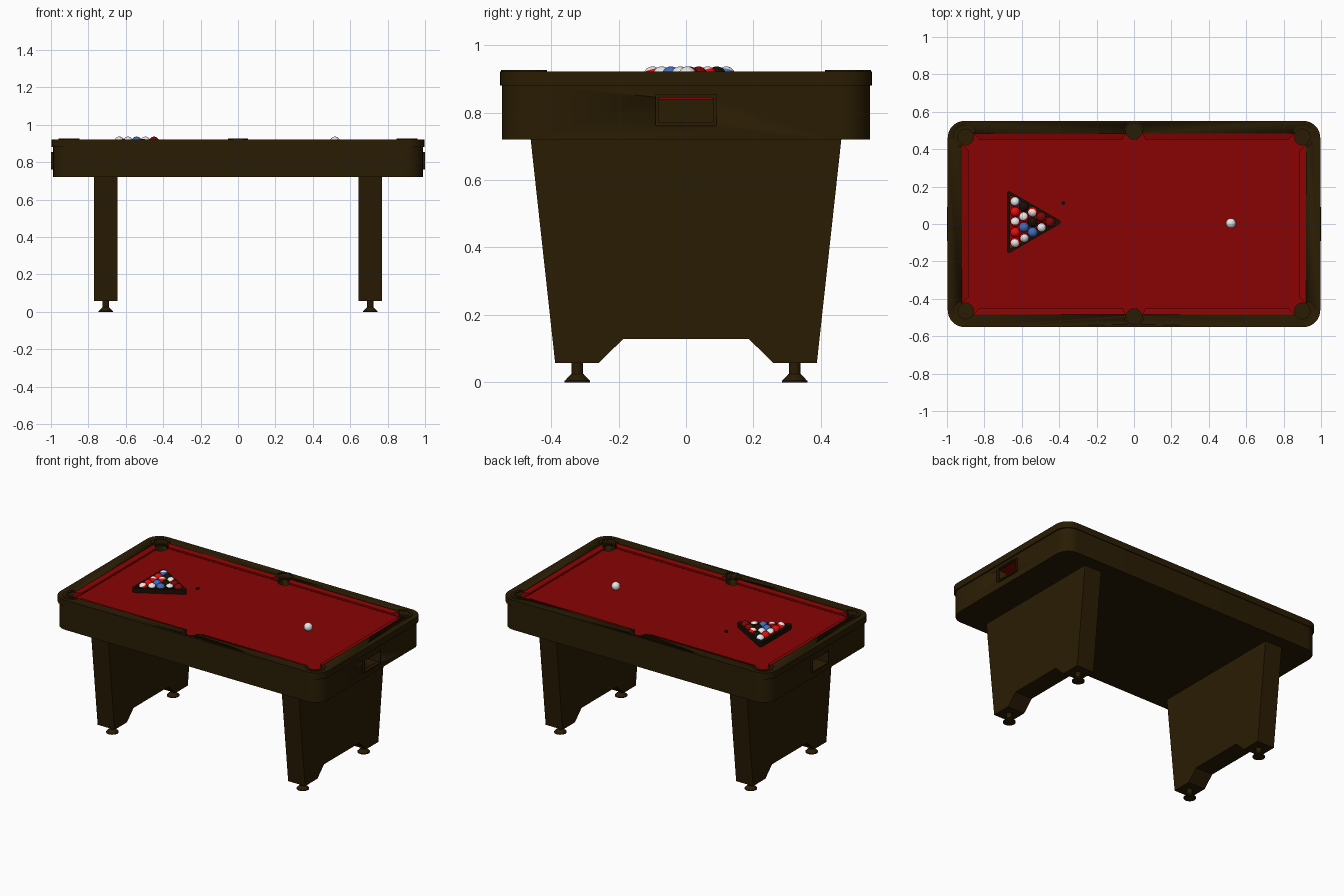
import bpy, bmesh, math, random
from math import sin, cos, pi
from mathutils import Vector, Matrix

random.seed(4)
old = bpy.data.objects.get("Cube")
if old:
    bpy.data.objects.remove(old)


def material(name, rgb):
    m = bpy.data.materials.new(name)
    m.use_nodes = True
    m.diffuse_color = (*rgb, 1)
    bsdf = m.node_tree.nodes["Principled BSDF"]
    bsdf.inputs["Base Color"].default_value = (*rgb, 1)
    bsdf.inputs["Roughness"].default_value = 0.6
    return m


wood = material("dark_wood", (0.022, 0.0115, 0.001))
cloth = material("red_cloth", (0.25, 0.001, 0.001))
black = material("black", (0.008, 0.005, 0.001))
white = material("ball_white", (0.8, 0.8, 0.8))
red = material("ball_red", (0.8, 0.003, 0.003))
maroon = material("ball_maroon", (0.2, 0.002, 0.002))
blue = material("ball_blue", (0.05, 0.15, 0.5))


def finish(name, bm, *mats, smooth=True):
    bmesh.ops.recalc_face_normals(bm, faces=bm.faces)
    mesh = bpy.data.meshes.new(name)
    bm.to_mesh(mesh)
    bm.free()
    ob = bpy.data.objects.new(name, mesh)
    bpy.context.collection.objects.link(ob)
    for m in mats:
        mesh.materials.append(m)
    if smooth:
        bpy.ops.object.select_all(action='DESELECT')
        ob.select_set(True)
        bpy.context.view_layer.objects.active = ob
        bpy.ops.object.shade_smooth_by_angle(angle=math.radians(35))
    return ob


def rounded(corners, r, n=10):
    """Outline of a polygon with every corner rounded by radius r."""
    pts = []
    for i, c in enumerate(corners):
        p = Vector((*c, 0))
        a = (Vector((*corners[i - 1], 0)) - p).normalized()
        b = (Vector((*corners[(i + 1) % len(corners)], 0)) - p).normalized()
        half = a.angle(b) / 2
        mid = p + (a + b).normalized() * r / sin(half)
        s, e = ((p + d * r / math.tan(half) - mid).normalized() for d in (a, b))
        pts += [mid + s.slerp(e, k / (n - 1)) * r for k in range(n)]
    return pts


def rect(x, y):
    return [(-x, -y), (x, -y), (x, y), (-x, y)]


def prism(bm, pts, lift):
    face = bm.faces.new([bm.verts.new(p) for p in pts])
    ext = bmesh.ops.extrude_face_region(bm, geom=[face])["geom"]
    bmesh.ops.translate(bm, vec=lift, verts=[v for v in ext if isinstance(v, bmesh.types.BMVert)])
    # keep the solid closed at its starting end
    if not face.is_valid:
        bmesh.ops.holes_fill(bm, edges=bm.edges, sides=0)


def ring(bm, outer, inner, z0, z1, closed=True):
    """Flat band between two matching outlines, with thickness."""
    loops = [[bm.verts.new((p[0], p[1], z)) for p in pts]
             for pts, z in ((outer, z0), (outer, z1), (inner, z1), (inner, z0))]
    n = len(outer)
    for i in range(n if closed else n - 1):
        j = (i + 1) % n
        for a, b in zip(loops, loops[1:] + loops[:1]):
            bm.faces.new((a[i], a[j], b[j], b[i]))
    if not closed:
        for i in (0, n - 1):
            bm.faces.new([lp[i] for lp in loops])


def box(bm, lo, hi):
    size = [b - a for a, b in zip(lo, hi)]
    mid = [(a + b) / 2 for a, b in zip(lo, hi)]
    bmesh.ops.create_cube(bm, size=1, matrix=Matrix.Translation(mid) @ Matrix.Diagonal((*size, 1)))


def cone(bm, r1, r2, x, y, z0, z1, seg=24):
    bmesh.ops.create_cone(bm, cap_ends=True, segments=seg, radius1=r1, radius2=r2, depth=z1 - z0,
                          matrix=Matrix.Translation((x, y, (z0 + z1) / 2)))


def cut(ob, cutter):
    mod = ob.modifiers.new("cut", 'BOOLEAN')
    mod.operation, mod.solver, mod.object = 'DIFFERENCE', 'EXACT', cutter


# Pocket and ball return cutters
POCKET_R = 0.042
pockets = [(sx * 0.9, sy * 0.465) for sx in (-1, 1) for sy in (-1, 1)] + [(0, 0.495), (0, -0.495)]
bm = bmesh.new()
for x, y in pockets:
    cone(bm, POCKET_R, POCKET_R, x, y, 0.8, 1.0, 32)
pocket_cutter = finish("pocket_cutter", bm, wood)
bm = bmesh.new()
for s in (-1, 1):
    box(bm, (s * 1.0 - 0.1, -0.08, 0.77), (s * 1.0 + 0.1, 0.08, 0.845))
return_cutter = finish("return_cutter", bm, wood)
for c in (pocket_cutter, return_cutter):
    c.hide_render = True
    c.hide_set(True)

# Table body, cloth bed and top rail
bm = bmesh.new()
prism(bm, [p + Vector((0, 0, 0.72)) for p in rounded(rect(0.988, 0.546), 0.09)], (0, 0, 0.16))
body = finish("table_body", bm, wood)
cut(body, pocket_cutter)
cut(body, return_cutter)

bm = bmesh.new()
box(bm, (-0.925, -0.49, 0.876), (0.925, 0.49, 0.883))
cut(finish("cloth_bed", bm, cloth, smooth=False), pocket_cutter)

bm = bmesh.new()
ring(bm, rounded(rect(0.996, 0.551), 0.09), rounded(rect(0.92, 0.483), 0.01), 0.88, 0.922)
rail = finish("top_rail", bm, wood)
cut(rail, pocket_cutter)

# Raised pocket rims on the rail
for i, (x, y) in enumerate(pockets):
    mid = math.atan2(y, x) if x == 0 else math.atan2(math.copysign(1, y), math.copysign(1, x))
    spread, width = (pi * 0.5, 0.011) if x == 0 else (pi * 0.6, 0.018)
    angles = [mid + spread * (k / 12 - 1) for k in range(25)]
    arcs = [[(x + r * cos(a), y + r * sin(a)) for a in angles] for r in (POCKET_R + width, POCKET_R)]
    bm = bmesh.new()
    ring(bm, *arcs, 0.9, 0.926, closed=False)
    finish(f"pocket_rim_{i + 1}", bm, wood)


# Cushions, each a tapered wedge along the rail
def cushion(name, base, nose, outer, inner, turn):
    bm = bmesh.new()
    for span, d, heights in ((base, outer, (0.882, 0.919)), (nose, inner, (0.9, 0.912))):
        for u in span:
            for z in heights:
                bm.verts.new((u, d, z))
    bmesh.ops.convex_hull(bm, input=bm.verts)
    bmesh.ops.rotate(bm, verts=bm.verts, matrix=Matrix.Rotation(turn, 3, 'Z'))
    finish(name, bm, cloth, smooth=False)


for side, turn in (("back", 0), ("front", pi)):
    cushion(f"cushion_{side}_a", (0.045, 0.858), (0.06, 0.83), 0.484, 0.453, turn)
    cushion(f"cushion_{side}_b", (-0.858, -0.045), (-0.83, -0.06), 0.484, 0.453, turn)
for side, turn in (("left", -pi / 2), ("right", pi / 2)):
    cushion(f"cushion_{side}", (-0.423, 0.423), (-0.395, 0.395), 0.921, 0.885, turn)

# Ball return frames with a red ceiling inside
for side, s in (("left", 1), ("right", -1)):
    bm = bmesh.new()
    ring(bm, rounded(rect(0.09, 0.047), 0.002, 2), rounded(rect(0.08, 0.0375), 0.002, 2), 0.98, 1.0)
    # stand the frame upright against the end wall
    for v in bm.verts:
        v.co = Vector((s * v.co.z, v.co.x, v.co.y + 0.8075))
    finish(f"return_frame_{side}", bm, wood, smooth=False)
    bm = bmesh.new()
    box(bm, (s * 0.94 - 0.038, -0.079, 0.839), (s * 0.94 + 0.038, 0.079, 0.846))
    finish(f"return_lining_{side}", bm, cloth, smooth=False)

# Slab legs with a notched foot, and levelling feet
half = [(0.187, 0.128), (0.258, 0.058), (0.388, 0.058), (0.461, 0.725)]
outline = half + [(-y, z) for y, z in reversed(half)]
for side, s in (("left", 1), ("right", -1)):
    bm = bmesh.new()
    prism(bm, [(s * 0.707 - 0.063, y, z) for y, z in outline], (0.126, 0, 0))
    finish(f"leg_{side}", bm, wood, smooth=False)
    for end, y in (("front", -0.322), ("back", 0.322)):
        bm = bmesh.new()
        cone(bm, 0.038, 0.038, s * 0.707, y, 0, 0.005)
        cone(bm, 0.037, 0.018, s * 0.707, y, 0.005, 0.025)
        cone(bm, 0.017, 0.017, s * 0.707, y, 0.02, 0.062)
        finish(f"foot_{side}_{end}", bm, wood)

# Triangle rack
BED, BALL_R, RACK_X, RACK_Y = 0.883, 0.0268, -0.58, 0.01


def triangle(r):
    return [(RACK_X + r * cos(a), RACK_Y + r * sin(a)) for a in (0, 2 * pi / 3, 4 * pi / 3)]


bm = bmesh.new()
ring(bm, rounded(triangle(0.2), 0.012, 6), rounded(triangle(0.167), 0.006, 6), BED, 0.914)
finish("rack", bm, black)


# Balls: capitals are white with a coloured band, small letters are plain
def ball(name, x, y, *mats):
    bm = bmesh.new()
    bmesh.ops.create_uvsphere(bm, u_segments=24, v_segments=16, radius=BALL_R)
    if len(mats) > 1:
        for f in bm.faces:
            f.material_index = int(abs(f.calc_center_median().z) < BALL_R * 0.5)
    tilt = Matrix.Rotation(random.uniform(-0.5, 0.5), 4, 'X') @ Matrix.Rotation(random.uniform(-0.3, 0.3), 4, 'Y')
    bmesh.ops.transform(bm, verts=bm.verts, matrix=Matrix.Translation((x, y, BED + BALL_R)) @ tilt)
    finish(name, bm, *mats)


tones = {"r": red, "m": maroon, "b": blue, "k": black}
for col, row in enumerate(("BrRrR", "kRbM", "Rkb", "mK", "m")):
    for k, c in enumerate(row):
        y = RACK_Y + ((len(row) - 1) / 2 - k) * 0.0545
        mats = (white, tones[c.lower()]) if c.isupper() else (tones[c],)
        ball(f"ball_{col + 1}_{k + 1}", -0.635 + col * 0.0465, y, *mats)
ball("cue_ball", 0.518, 0.004, white)

# Small dark marker on the cloth
bm = bmesh.new()
cone(bm, 0.011, 0.011, -0.378, 0.112, BED, BED + 0.008, 16)
finish("spot_marker", bm, black)
